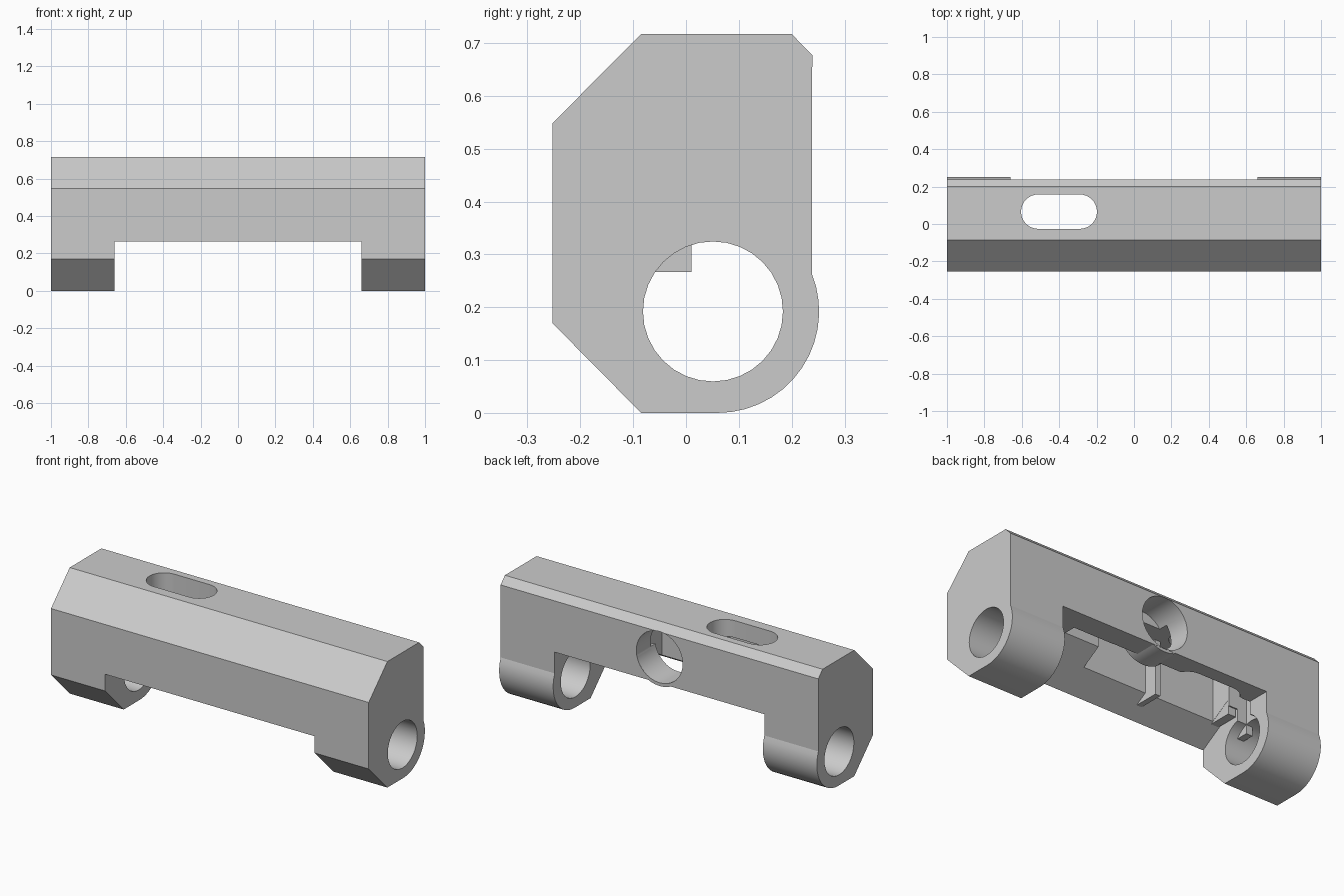
import bpy
import bmesh
from math import cos, sin, radians
from mathutils import Vector

cube = bpy.data.objects.get("Cube")
if cube:
    bpy.data.objects.remove(cube, do_unlink=True)

grey = bpy.data.materials.new("plain grey")
grey.use_nodes = True
colour = (0.6, 0.6, 0.6, 1)
grey.diffuse_color = colour
grey.node_tree.nodes["Principled BSDF"].inputs["Base Color"].default_value = colour


def arc(u, v, r, start, end, n):
    """Points on an arc, angles in degrees."""
    return [(u + r * cos(radians(start + (end - start) * i / n)),
             v + r * sin(radians(start + (end - start) * i / n))) for i in range(n + 1)]


def prism(name, profile, axis, low, high):
    """Extrude a flat outline along x, y or z."""
    place = {"x": lambda u, v, w: (w, u, v),
             "y": lambda u, v, w: (u, w, v),
             "z": lambda u, v, w: (u, v, w)}[axis]
    bm = bmesh.new()
    face = bm.faces.new([bm.verts.new(place(u, v, low)) for u, v in profile])
    grown = bmesh.ops.extrude_face_region(bm, geom=[face])
    moved = [g for g in grown["geom"] if isinstance(g, bmesh.types.BMVert)]
    bmesh.ops.translate(bm, verts=moved, vec=Vector(place(0, 0, high - low)))
    bmesh.ops.recalc_face_normals(bm, faces=bm.faces)
    mesh = bpy.data.meshes.new(name)
    bm.to_mesh(mesh)
    bm.free()
    mesh.materials.append(grey)
    obj = bpy.data.objects.new(name, mesh)
    bpy.context.collection.objects.link(obj)
    return obj


def rect(u0, u1, v0, v1):
    return [(u0, v0), (u1, v0), (u1, v1), (u0, v1)]


# Chamfered housing with a rounded lower back edge
lobe = arc(0.06, 0.192, 0.192, -90, 22, 14)
outline = [(-0.253, 0.17), (-0.085, 0)] + lobe + [
    (0.239, 0.677), (0.2, 0.717), (-0.085, 0.717), (-0.253, 0.548)]
housing = prism("housing", outline, "x", -1, 1)

# Openings: sloped gap between the feet, inner recesses, bores and top slot
gap = [(-0.4, -0.1), (0.4, -0.1), (0.4, 0.385), (0.005, 0.385),
       (0.005, 0.42), (-0.253, 0.265), (-0.4, 0.265)]
bore = arc(0.051, 0.192, 0.1325, 0, 360, 32)[:-1]
slot = arc(-0.29, 0.066, 0.092, -90, 90, 16) + arc(-0.512, 0.066, 0.092, 90, 270, 16)
cutters = [
    prism("gap_cutter", gap, "x", -0.66, 0.66),
    prism("recess_cutter", rect(0, 0.11, 0.36, 0.6), "x", 0.2, 0.48),
    prism("chamber_cutter", rect(-0.113, 0.112, 0.34, 0.62), "x", -0.606, 0.23),
    prism("channel_cutter", rect(0.012, 0.108, 0.25, 0.61), "x", -0.72, -0.6),
    prism("left_bore_cutter", bore, "x", 0.65, 1.1),
    prism("right_bore_cutter", bore, "x", -1.1, -0.65),
    prism("rear_bore_cutter", arc(0, 0.533, 0.146, 0, 360, 32)[:-1], "y", 0.06, 0.4),
    prism("slot_cutter", slot, "z", 0.1, 0.9),
]

bpy.context.view_layer.objects.active = housing
for cutter in cutters:
    cutter.hide_render = True
    cut = housing.modifiers.new(cutter.name, "BOOLEAN")
    cut.operation = "DIFFERENCE"
    cut.solver = "EXACT"
    cut.object = cutter
    bpy.ops.object.modifier_apply(modifier=cut.name)
    bpy.data.objects.remove(cutter, do_unlink=True)

# Rib beside the slot, post at the chamber end, stop inside the foot bore
prism("inner_rib", [(-0.18, 0.309), (-0.035, 0.309), (-0.035, 0.63), (-0.13, 0.63)],
      "x", -0.2, -0.168)
prism("end_post", [(-0.13, 0.34), (0.005, 0.34), (0.005, 0.63), (-0.11, 0.63)],
      "x", -0.655, -0.607)
prism("bore_stop", rect(-0.08, 0.01, 0.267, 0.34), "x", -0.76, -0.72)

# Lower lip around the rear bore
lip = arc(0, 0.533, 0.165, 190, 350, 16) + arc(0, 0.533, 0.146, 350, 190, 16)
rear_lip = prism("rear_bore_lip", lip, "y", 0.07, 0.237)

# Smooth the bores and rounded edges, keep the chamfers crisp
bpy.ops.object.select_all(action="DESELECT")
housing.select_set(True)
rear_lip.select_set(True)
bpy.ops.object.shade_smooth_by_angle(angle=radians(18))
